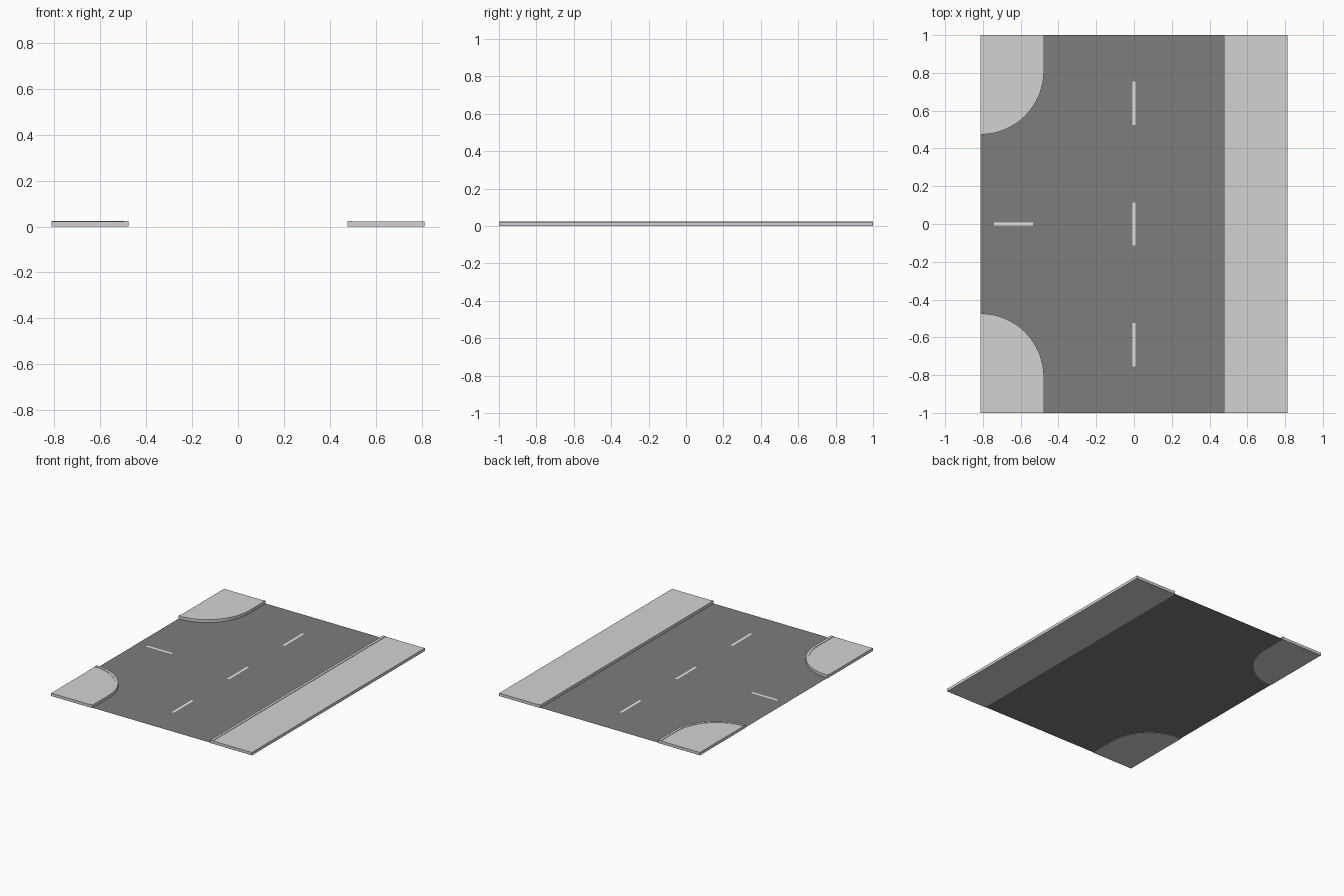
import bpy, bmesh, math

if "Cube" in bpy.data.objects:
    bpy.data.objects.remove(bpy.data.objects["Cube"])

X, Y = 0.813, 1.0        # tile half sizes
ROAD = 0.477             # road half width
CURB_W = 0.02
CURB_H, SLAB_H, ROAD_Z = 0.024, 0.021, 0.003
R = X - ROAD             # corner radius


def material(name, v):
    m = bpy.data.materials.new(name)
    m.diffuse_color = (v, v, v, 1)
    m.use_nodes = True
    m.node_tree.nodes["Principled BSDF"].inputs["Base Color"].default_value = m.diffuse_color
    return m


pavement = material("light grey pavement", 0.65)
asphalt = material("dark grey asphalt", 0.205)
paint = material("white road paint", 0.8)


def prism(name, outline, z0, z1, mat):
    """Flat polygon, extruded upward when z1 > z0."""
    bm = bmesh.new()
    face = bm.faces.new([bm.verts.new((x, y, z0)) for x, y in outline])
    face.normal_update()
    if face.normal.z < 0:
        face.normal_flip()
    if z1 > z0:
        ext = bmesh.ops.extrude_face_region(bm, geom=[face], use_keep_orig=True)
        for v in ext["geom"]:
            if isinstance(v, bmesh.types.BMVert):
                v.co.z = z1
        bmesh.ops.recalc_face_normals(bm, faces=bm.faces)
    me = bpy.data.meshes.new(name)
    bm.to_mesh(me)
    bm.free()
    me.materials.append(mat)
    ob = bpy.data.objects.new(name, me)
    bpy.context.collection.objects.link(ob)
    return ob


def rect(x0, x1, y0, y1):
    return [(x0, y0), (x1, y0), (x1, y1), (x0, y1)]


def corner(r, s, n=16):
    """Edge of a rounded corner: from the left tile edge to the end edge."""
    cy = Y - 0.19
    pts = [(-X + r * math.sin(a), s * (cy - r * math.cos(a)))
           for a in (math.pi / 2 * i / n for i in range(n + 1))]
    return pts + [(-X + r, s * Y)]


# road surface following the rounded corners
prism("road", corner(R, 1) + [(ROAD, Y), (ROAD, -Y)] + corner(R, -1)[::-1],
      ROAD_Z, ROAD_Z, asphalt)

# straight pavement on the right
prism("straight_curb", rect(ROAD, ROAD + CURB_W, -Y, Y), 0, CURB_H, pavement)
prism("straight_pavement", rect(ROAD + CURB_W, X, -Y, Y), 0, SLAB_H, pavement)

# two rounded corner pavements on the left
for s, label in ((1, "back"), (-1, "front")):
    inner = corner(R - CURB_W, s)
    prism(label + "_corner_curb", corner(R, s) + inner[::-1], 0, CURB_H, pavement)
    prism(label + "_corner_pavement", inner + [(-X, s * Y)], 0, SLAB_H, pavement)

# painted dashes
for i, y in enumerate((-0.64, 0.0, 0.64)):
    prism(f"centre_dash_{i + 1}", rect(-0.009, 0.009, y - 0.115, y + 0.115),
          ROAD_Z + 0.0006, ROAD_Z + 0.0006, paint)
prism("side_road_dash", rect(-0.74, -0.535, -0.009, 0.009),
      ROAD_Z + 0.0006, ROAD_Z + 0.0006, paint)
